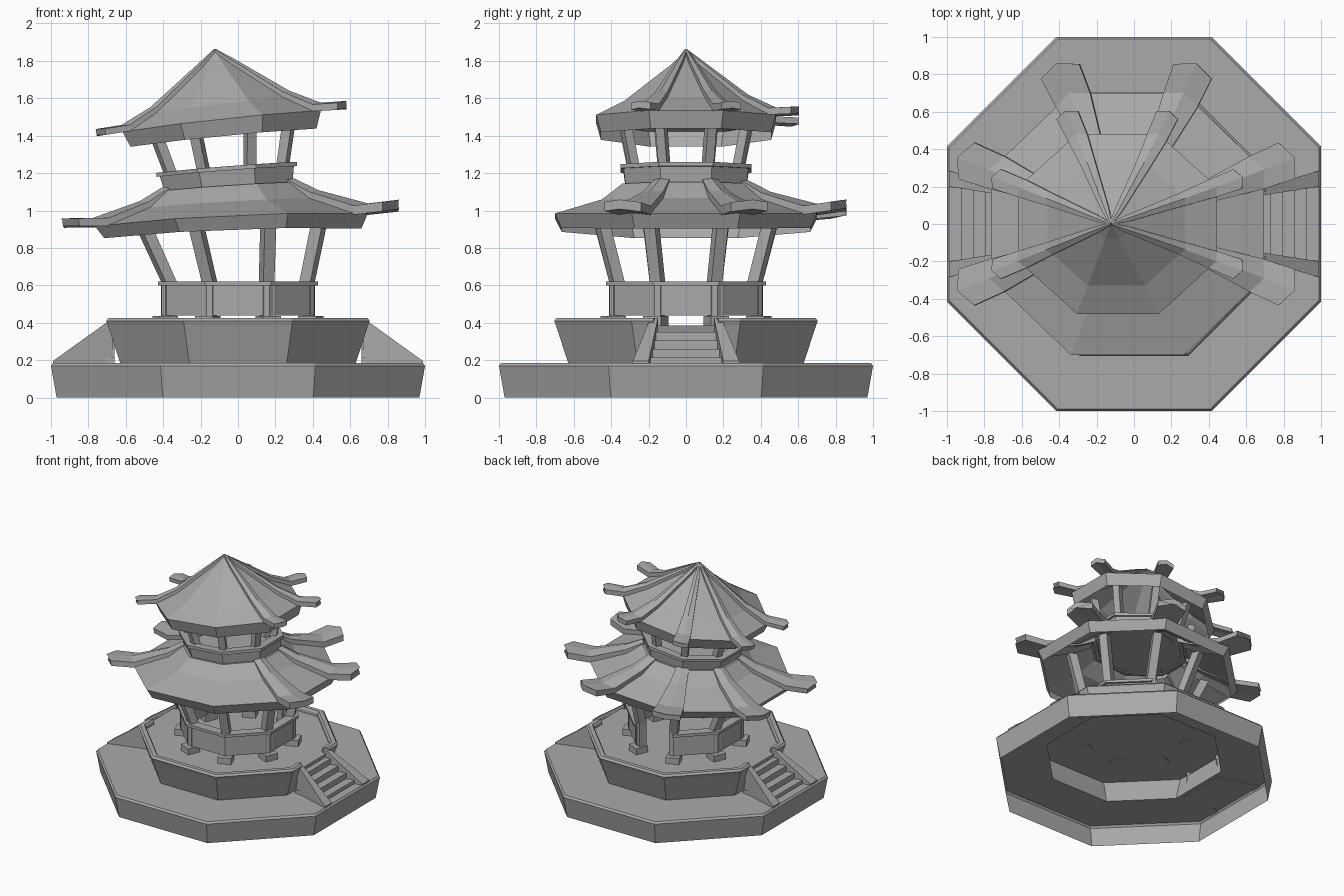
import bpy, bmesh
from math import cos, sin, pi, radians
from mathutils import Vector

cube = bpy.data.objects.get("Cube")
if cube:
    bpy.data.objects.remove(cube, do_unlink=True)

stone = bpy.data.materials.new("warm_grey")
stone.use_nodes = True
GREY = (0.4, 0.4, 0.4, 1)
stone.diffuse_color = GREY
stone.node_tree.nodes["Principled BSDF"].inputs["Base Color"].default_value = GREY


def lean(p):
    """Crooked, tilting look that grows above the lower railing."""
    u = max(0, p.z - 0.62)
    sag = 0.05 * p.x ** 2 * min(1, 4 * u)
    return Vector((p.x * (1 + 0.12 * u) - 0.1 * u, p.y, p.z + 0.137 * u * p.x - sag))


def corner(k, a, z):
    """Corner k of an octagon with inner radius a."""
    t = radians(45 * k - 22.5)
    r = a / cos(pi / 8)
    return Vector((r * cos(t), r * sin(t), z))


def on_side(k, a, t, z):
    return corner(k, a, z).lerp(corner(k + 1, a, z), t)


def loft(name, loops, cap_start=True, cap_end=True):
    """Skin equal-length loops into one object."""
    bm = bmesh.new()
    rings = [[bm.verts.new(lean(Vector(p))) for p in loop] for loop in loops]
    n = len(rings[0])
    for a, b in zip(rings, rings[1:]):
        for i in range(n):
            j = (i + 1) % n
            bm.faces.new((a[i], a[j], b[j], b[i]))
    if cap_start:
        bm.faces.new(rings[0][::-1])
    if cap_end:
        bm.faces.new(rings[-1])
    bmesh.ops.recalc_face_normals(bm, faces=bm.faces)
    mesh = bpy.data.meshes.new(name)
    bm.to_mesh(mesh)
    bm.free()
    mesh.materials.append(stone)
    obj = bpy.data.objects.new(name, mesh)
    bpy.context.collection.objects.link(obj)
    return obj


def shell(name, profile):
    """Octagonal shell, open underneath."""
    return loft(name, [[corner(k, a, z) for k in range(8)] for a, z in profile],
                cap_start=False)


def side_bar(name, k, sections, t0=0, t1=1):
    """Mitred bar along octagon side k; sections are (inner, outer, z)."""
    return loft(name, [[on_side(k, i, t0, z), on_side(k, o, t0, z),
                        on_side(k, o, t1, z), on_side(k, i, t1, z)]
                       for i, o, z in sections])


def post(name, k, stations, half):
    """Square post at corner k; stations are (distance from axis, z)."""
    loops = []
    d = corner(k, 1, 0).normalized()
    s = Vector((-d.y, d.x, 0))
    for r, z in stations:
        c = d * r + Vector((0, 0, z))
        loops.append([c + d * half * i + s * half * j
                      for i, j in ((-1, -1), (1, -1), (1, 1), (-1, 1))])
    return loft(name, loops)


def ridge_beam(name, k, path, thick):
    """Peaked beam on a roof ridge; path holds (distance, z, half width)."""
    d = corner(k, 1, 0).normalized()
    s = Vector((-d.y, d.x, 0))
    up = Vector((0, 0, 1))
    loops = []
    for r, z, w in path:
        c = d * r + up * z
        left, right = c + s * w - d * w * 0.45, c - s * w - d * w * 0.45
        peak = c + up * w * 0.12
        loops.append([left - up * thick / 2, left + up * thick / 2, peak + up * thick / 2,
                      right + up * thick / 2, right - up * thick / 2, peak - up * thick / 2])
    return loft(name, loops)


# Two-step terrace
shell("terrace", [(0.97, 0), (1, 0.17), (0.988, 0.185), (0.63, 0.185), (0.695, 0.385)])

# Raised kerb, open where the stairs arrive
kerb = [(0.65, 0.695, 0.385), (0.65, 0.705, 0.41), (0.66, 0.692, 0.425)]
for k in range(8):
    spans = [(0, 0.2), (0.8, 1)] if k in (0, 4) else [(0, 1)]
    for t0, t1 in spans:
        side_bar("terrace_kerb", k, kerb, t0, t1)

# Stairs on both sides
for sx in (1, -1):
    for sy in (1, -1):
        ends = [(0.99, 0.2, 0.285, 0.195), (0.67, 0.15, 0.19, 0.425)]
        loft("stair_string", [[(sx * x, sy * y0, 0.18), (sx * x, sy * y1, 0.18),
                               (sx * x, sy * y1, z), (sx * x, sy * y0, z)]
                              for x, y0, y1, z in ends])
    for i in range(4):
        x0, x1, top = 0.66, 0.925 - 0.065 * i, 0.215 + 0.045 * i
        w = 0.2 - 0.01 * i
        loft("stair_step", [[(sx * x0, -w, z), (sx * x1, -w, z),
                             (sx * x1, w, z), (sx * x0, w, z)]
                            for z in (0.18, top)])

# Lower storey: feet, posts and railing with a doorway at the back
for k in range(8):
    post("post_foot", k, [(0.42, 0.38), (0.42, 0.435)], 0.052)
    post("lower_post", k, [(0.4, 0.43), (0.4, 0.62), (0.5, 0.98)], 0.032)
    if k != 2:
        side_bar("lower_panel", k, [(0.365, 0.408, 0.438), (0.365, 0.408, 0.6)])
        side_bar("lower_rail", k, [(0.355, 0.428, 0.598), (0.355, 0.428, 0.62)])

# Lower roof
shell("lower_roof", [(0.665, 0.9), (0.7, 0.975), (0.45, 1.05), (0.34, 1.135)])

# Upper storey: gallery and posts
for k in range(8):
    side_bar("gallery_panel", k, [(0.295, 0.322, 1.125), (0.305, 0.335, 1.22)])
    side_bar("gallery_rail", k, [(0.285, 0.35, 1.215), (0.285, 0.35, 1.237)])
    post("upper_post", k, [(0.29, 1.13), (0.305, 1.235), (0.355, 1.47)], 0.025)

# Upper roof
shell("upper_roof", [(0.455, 1.4), (0.48, 1.49), (0.33, 1.57), (0.08, 1.775),
                     (0.002, 1.85)])

# Upturned ridge beams, none on the two front corners
for k in range(6):
    ridge_beam("lower_ridge_beam", k, [(0.36, 1.125, 0.045), (0.49, 1.06, 0.06),
                                       (0.76, 0.99, 0.095), (0.93, 1.01, 0.105)], 0.045)
    ridge_beam("upper_ridge_beam", k, [(0.005, 1.845, 0.006), (0.09, 1.78, 0.018),
                                       (0.36, 1.58, 0.036), (0.52, 1.505, 0.05),
                                       (0.655, 1.505, 0.056)], 0.035)
